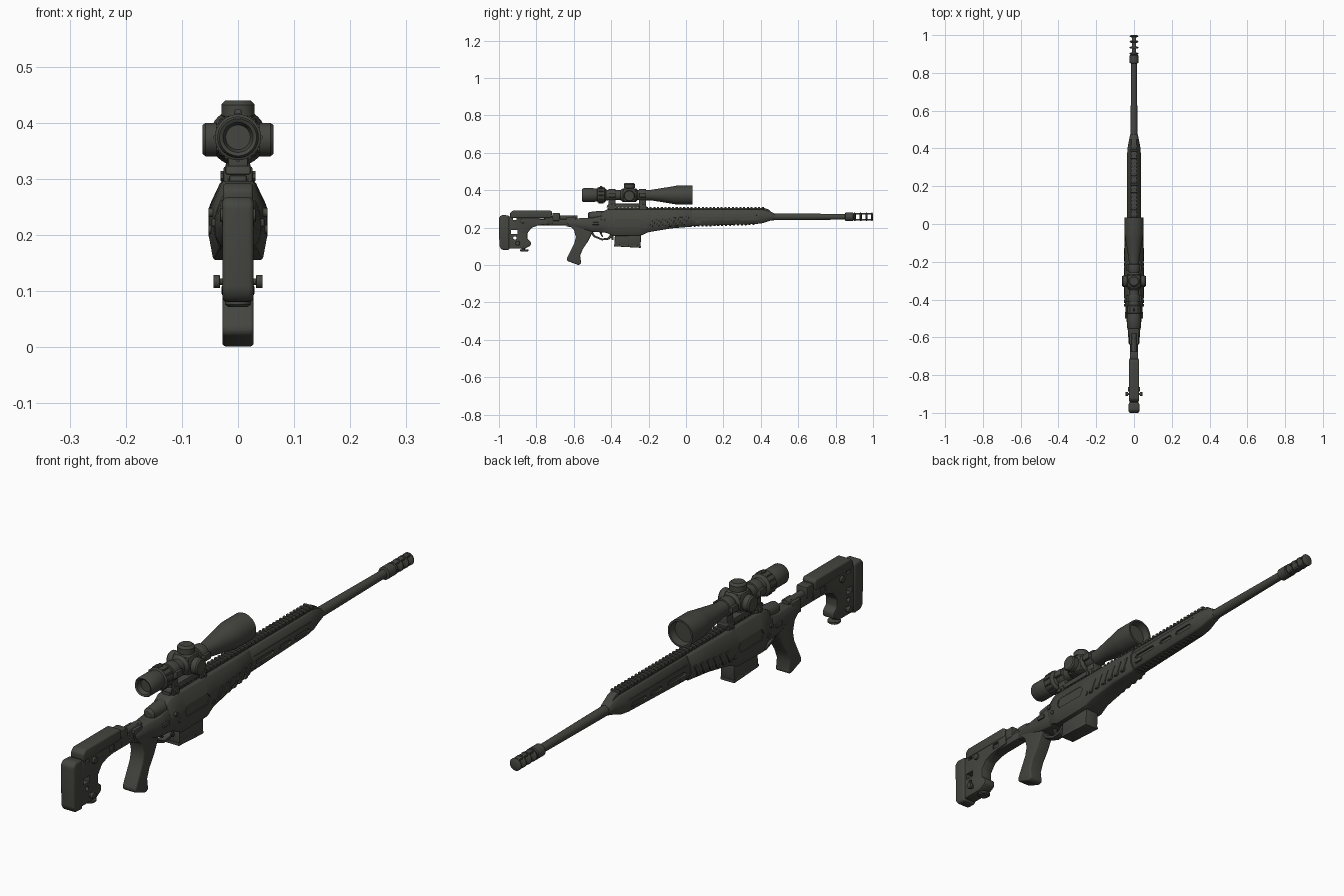
import bpy, bmesh, math

mat = bpy.data.materials.new("dark olive grey")
mat.diffuse_color = (0.058, 0.060, 0.050, 1)


def finish(bm, name, bevel=0.0, seg=2):
    bmesh.ops.recalc_face_normals(bm, faces=bm.faces)
    me = bpy.data.meshes.new(name)
    bm.to_mesh(me)
    bm.free()
    me.materials.append(mat)
    ob = bpy.data.objects.new(name, me)
    bpy.context.collection.objects.link(ob)
    if bevel:
        m = ob.modifiers.new("bevel", 'BEVEL')
        m.width, m.segments, m.limit_method = bevel, seg, 'ANGLE'
    return ob


def rings(name, sections, bevel=0.0, seg=2):
    """Skin a list of equal-length point loops and cap the ends."""
    bm = bmesh.new()
    rows = [[bm.verts.new(p) for p in s] for s in sections]
    n = len(rows[0])
    for a, b in zip(rows, rows[1:]):
        for i in range(n):
            j = (i + 1) % n
            bm.faces.new((a[i], a[j], b[j], b[i]))
    bm.faces.new(rows[0])
    bm.faces.new(rows[-1])
    return finish(bm, name, bevel, seg)


def prism(name, pts, hw, bevel=0.0, x=0.0, seg=2):
    return rings(name, [[(x + s * hw, y, z) for y, z in pts] for s in (-1, 1)], bevel, seg)


def box(name, y0, y1, z0, z1, hw, bevel=0.003, x=0.0):
    return prism(name, [(y0, z0), (y1, z0), (y1, z1), (y0, z1)], hw, bevel, x)


def lathe(name, prof, c, axis='Y', n=28, bevel=0.0):
    out = []
    for t, r in prof:
        ring = []
        for i in range(n):
            a = 2 * math.pi * (i + 0.5) / n
            u, v = r * math.cos(a), r * math.sin(a)
            d = {'X': (t, u, v), 'Y': (u, t, v), 'Z': (u, v, t)}[axis]
            ring.append([c[k] + d[k] for k in range(3)])
        out.append(ring)
    return rings(name, out, bevel)


def loft(name, stations, bevel=0.004):
    """Stations: y, half width, top half width, bottom half width, z bottom, z top."""
    secs = []
    for y, w, wt, wb, zb, zt in stations:
        h = zt - zb
        half = [(wb, zb), (w, zb + h * 0.3), (w, zb + h * 0.62), (wt, zt)]
        secs.append([(x, y, z) for x, z in half] + [(-x, y, z) for x, z in reversed(half)])
    return rings(name, secs, bevel)


def cut(ob, cutters):
    bpy.context.view_layer.objects.active = ob
    for c in cutters:
        m = ob.modifiers.new("cut", 'BOOLEAN')
        m.operation, m.solver, m.object = 'DIFFERENCE', 'EXACT', c
    for m in list(ob.modifiers):
        bpy.ops.object.modifier_apply(modifier=m.name)
    for c in cutters:
        bpy.data.objects.remove(c)


# --- Shoulder stock with windows, pad, cheek rest and knobs
stock = prism("stock", [(-0.95, 0.26), (-0.72, 0.26), (-0.71, 0.25), (-0.71, 0.22), (-0.79, 0.212),
                        (-0.825, 0.20), (-0.848, 0.17), (-0.848, 0.14), (-0.83, 0.125),
                        (-0.83, 0.105), (-0.86, 0.088), (-0.95, 0.088)], 0.024, 0.005)
cut(stock, [box("c", -0.935, -0.902, 0.165, 0.188, 0.1, 0),
            box("c", -0.925, -0.905, 0.24, 0.252, 0.1, 0),
            box("c", -0.782, -0.755, 0.226, 0.248, 0.1, 0),
            lathe("c", [(-0.1, 0.009), (0.1, 0.009)], (0, -0.915, 0.145), 'X', 16)])
prism("butt_pad", [(-0.998, 0.10), (-0.985, 0.082), (-0.944, 0.08), (-0.944, 0.265),
                   (-0.985, 0.268), (-1.0, 0.255)], 0.028, 0.009, seg=3)
prism("cheek_rest", [(-0.94, 0.252), (-0.72, 0.252), (-0.715, 0.285), (-0.725, 0.292),
                     (-0.925, 0.292), (-0.94, 0.28)], 0.027, 0.010, seg=3)
lathe("cheek_knob", [(-0.032, 0.012), (0.032, 0.012)], (0, -0.875, 0.235), 'X', 20, 0.002)
lathe("pad_axle", [(-0.044, 0.006), (0.044, 0.006)], (0, -0.90, 0.117), 'X', 12)
for s in (-1, 1):
    lathe("pad_knob", [(-0.006, 0.012), (0.006, 0.012)], (s * 0.038, -0.90, 0.117), 'X', 20, 0.002)
lathe("monopod_stem", [(0, 0.009), (0.02, 0.009)], (0, -0.87, 0.076), 'Z', 16)
lathe("monopod_foot", [(0, 0.018), (0.004, 0.023), (0.010, 0.023), (0.012, 0.012)],
      (0, -0.865, 0.072), 'Z', 24)

# --- Folding beam between stock and grip
box("stock_beam", -0.80, -0.60, 0.212, 0.246, 0.020, 0.005)
lathe("stock_tube", [(-0.76, 0.014), (-0.58, 0.014)], (0, 0, 0.25), 'Y', 20)
box("tube_clamp", -0.715, -0.675, 0.236, 0.279, 0.022, 0.004)
box("hinge_block", -0.64, -0.59, 0.205, 0.255, 0.025, 0.004)
lathe("hinge_pin", [(0.195, 0.011), (0.262, 0.011)], (0, -0.60, 0), 'Z', 16, 0.002)

# --- Pistol grip and trigger group
prism("pistol_grip", [(-0.637, 0.235), (-0.632, 0.218), (-0.60, 0.19), (-0.589, 0.15), (-0.597, 0.115),
                      (-0.615, 0.08), (-0.638, 0.035), (-0.635, 0.022), (-0.575, 0.0),
                      (-0.56, 0.008), (-0.566, 0.05), (-0.552, 0.085), (-0.525, 0.125),
                      (-0.505, 0.165), (-0.49, 0.19), (-0.49, 0.235)], 0.028, 0.012, seg=4)
prism("trigger_guard", [(-0.51, 0.175), (-0.495, 0.15), (-0.45, 0.132), (-0.41, 0.136), (-0.395, 0.155),
                        (-0.395, 0.18), (-0.405, 0.18), (-0.408, 0.158), (-0.418, 0.146),
                        (-0.45, 0.142), (-0.487, 0.158), (-0.50, 0.18)], 0.014, 0.002)
prism("trigger", [(-0.462, 0.185), (-0.448, 0.185), (-0.45, 0.168), (-0.442, 0.15),
                  (-0.449, 0.149), (-0.459, 0.166)], 0.006, 0.001)
loft("rear_tang", [(-0.63, 0.028, 0.018, 0.022, 0.205, 0.245), (-0.55, 0.034, 0.024, 0.026, 0.19, 0.252),
                   (-0.50, 0.041, 0.030, 0.030, 0.178, 0.252), (-0.42, 0.043, 0.032, 0.032, 0.172, 0.27)])
lathe("bolt_shroud", [(-0.525, 0.012), (-0.518, 0.022), (-0.47, 0.027), (-0.40, 0.027)],
      (0, 0, 0.262), 'Y', 24)
for s in (-1, 1):
    box("safety_lever", -0.50, -0.465, 0.215, 0.229, 0.004, 0.002, s * 0.043)

# --- Main chassis and receiver, with recessed side panels
chassis = loft("chassis", [
    (-0.455, 0.040, 0.024, 0.032, 0.178, 0.280), (-0.425, 0.047, 0.028, 0.036, 0.172, 0.296),
    (-0.39, 0.052, 0.030, 0.044, 0.155, 0.297), (-0.24, 0.052, 0.030, 0.044, 0.158, 0.297),
    (-0.20, 0.051, 0.030, 0.040, 0.176, 0.297), (-0.08, 0.048, 0.029, 0.034, 0.196, 0.297),
    (0.03, 0.042, 0.026, 0.028, 0.205, 0.297)], 0.005)
cut(chassis, [prism("c", [(-0.37, 0.21), (-0.25, 0.21), (-0.235, 0.232), (-0.25, 0.25), (-0.37, 0.25),
                          (-0.38, 0.23)], 0.01, 0, s * 0.058) for s in (-1, 1)])
for s in (-1, 1):
    for i in range(6):
        y = -0.20 + i * 0.035
        z = 0.198 + i * 0.003
        prism("slanted_rib", [(y, z), (y + 0.016, z), (y + 0.042, z + 0.046), (y + 0.026, z + 0.046)],
              0.005, 0.002, s * (0.048 - i * 0.0012))
    for y, z in ((-0.41, 0.21), (-0.215, 0.205), (-0.43, 0.24)):
        lathe("chassis_screw", [(-0.004, 0.008), (0.004, 0.008)], (s * 0.049, y, z), 'X', 12)

# --- Magazine
prism("magazine", [(-0.383, 0.106), (-0.243, 0.098), (-0.24, 0.17), (-0.38, 0.17)], 0.028, 0.004)
prism("magazine_floor", [(-0.386, 0.100), (-0.241, 0.092), (-0.241, 0.103), (-0.386, 0.111)], 0.029, 0.003)
prism("magazine_catch", [(-0.405, 0.165), (-0.39, 0.165), (-0.387, 0.135), (-0.396, 0.132)], 0.012, 0.002)

# --- Handguard with side slots
guard = loft("handguard", [
    (0.0, 0.038, 0.022, 0.026, 0.208, 0.296), (0.37, 0.036, 0.021, 0.024, 0.219, 0.296),
    (0.41, 0.033, 0.020, 0.022, 0.224, 0.296), (0.45, 0.025, 0.017, 0.017, 0.237, 0.288),
    (0.475, 0.020, 0.014, 0.014, 0.243, 0.275)])
cut(guard, [prism("c", [(a, 0.244), (a + 0.01, 0.238), (b, 0.238), (b + 0.01, 0.244), (b, 0.253),
                        (a + 0.01, 0.253)], 0.007, 0, s * 0.037)
            for s in (-1, 1) for a, b in ((0.05, 0.15), (0.19, 0.25), (0.28, 0.36))])
for s in (-1, 1):
    box("side_strip", 0.04, 0.38, 0.266, 0.271, 0.004, 0.001, s * 0.032)
    box("sling_socket", 0.05, 0.085, 0.222, 0.236, 0.004, 0.002, s * 0.034)

# --- Top rail and underside rail teeth
prism("top_rail", [(-0.42, 0.285), (0.455, 0.285), (0.44, 0.298), (0.415, 0.306), (-0.42, 0.306)],
      0.015, 0.002)
for i in range(42):
    y = -0.415 + i * 0.020
    box("rail_tooth", y, y + 0.011, 0.298, 0.311, 0.019, 0.002)
for i in range(17):
    y = 0.02 + i * 0.021
    z = 0.204 + i * 0.0006
    box("lower_tooth", y, y + 0.011, z, z + 0.02, 0.014, 0.002)

# --- Barrel and ported muzzle brake
BZ = 0.258
lathe("barrel", [(0.40, 0.019), (0.56, 0.018), (0.86, 0.015)], (0, 0, BZ))
lathe("brake_collar", [(0.850, 0.016), (0.853, 0.023), (0.893, 0.023), (0.897, 0.017), (0.907, 0.017)],
      (0, 0, BZ))
for y in (0.902, 0.934, 0.965, 0.994):
    lathe("brake_disc", [(y - 0.006, 0.016), (y - 0.002, 0.023), (y + 0.002, 0.023), (y + 0.006, 0.016)],
          (0, 0, BZ))
for s in (-1, 1):
    z = BZ + s * 0.016
    box("brake_bar", 0.90, 0.995, z - 0.004, z + 0.004, 0.011, 0.002)

# --- Telescopic sight
SZ = 0.374
lathe("scope_tube", [(-0.535, 0.022), (-0.552, 0.027), (-0.555, 0.033), (-0.548, 0.037), (-0.495, 0.037),
                     (-0.475, 0.034), (-0.472, 0.041), (-0.435, 0.041), (-0.428, 0.030), (-0.415, 0.027),
                     (-0.35, 0.027), (-0.338, 0.036), (-0.268, 0.036), (-0.258, 0.027), (-0.19, 0.028),
                     (-0.15, 0.034), (-0.07, 0.047), (-0.05, 0.051), (0.034, 0.051), (0.034, 0.044),
                     (0.005, 0.041)], (0, 0, SZ), 'Y', 36)
for i in range(12):
    a = 2 * math.pi * i / 12
    lathe("zoom_ring_ridge", [(-0.468, 0.004), (-0.440, 0.004)],
          (0.040 * math.cos(a), 0, SZ + 0.040 * math.sin(a)), 'Y', 8)
prism("zoom_lever", [(-0.462, 0.405), (-0.444, 0.405), (-0.449, 0.424), (-0.458, 0.424)], 0.006, 0.002)
turret = [(0.025, 0.024), (0.036, 0.024), (0.038, 0.030), (0.058, 0.030), (0.063, 0.026)]
for s in (-1, 1):
    lathe("side_turret", [(s * t, r) for t, r in turret], (0, -0.303, SZ - 0.004), 'X', 28)
lathe("top_turret", [(t, r) for t, r in turret] + [(0.066, 0.022)], (0, -0.303, SZ), 'Z', 28)
box("turret_saddle", -0.338, -0.268, 0.337, 0.411, 0.036, 0.014)

# --- Scope mount with clamped rings
prism("mount_base", [(-0.425, 0.308), (-0.21, 0.308), (-0.215, 0.324), (-0.25, 0.328), (-0.38, 0.328),
                     (-0.42, 0.322)], 0.022, 0.003)
for y in (-0.395, -0.232):
    lathe("scope_ring", [(y - 0.019, 0.033), (y + 0.019, 0.033)], (0, 0, SZ), 'Y', 32, 0.002)
    box("ring_post", y - 0.019, y + 0.019, 0.305, 0.355, 0.018, 0.003)
    box("rail_clamp", y - 0.018, y + 0.018, 0.285, 0.322, 0.026, 0.004)
    for s in (-1, 1):
        box("ring_lug", y - 0.018, y + 0.018, 0.362, 0.386, 0.006, 0.002, s * 0.034)
        lathe("clamp_nut", [(-0.004, 0.009), (0.004, 0.009)], (s * 0.027, y, 0.305), 'X', 6)

# --- Apply bevels and smooth the rounded parts
bpy.ops.object.select_all(action='SELECT')
bpy.context.view_layer.objects.active = stock
bpy.ops.object.convert(target='MESH')
bpy.ops.object.shade_smooth_by_angle(angle=math.radians(32))
